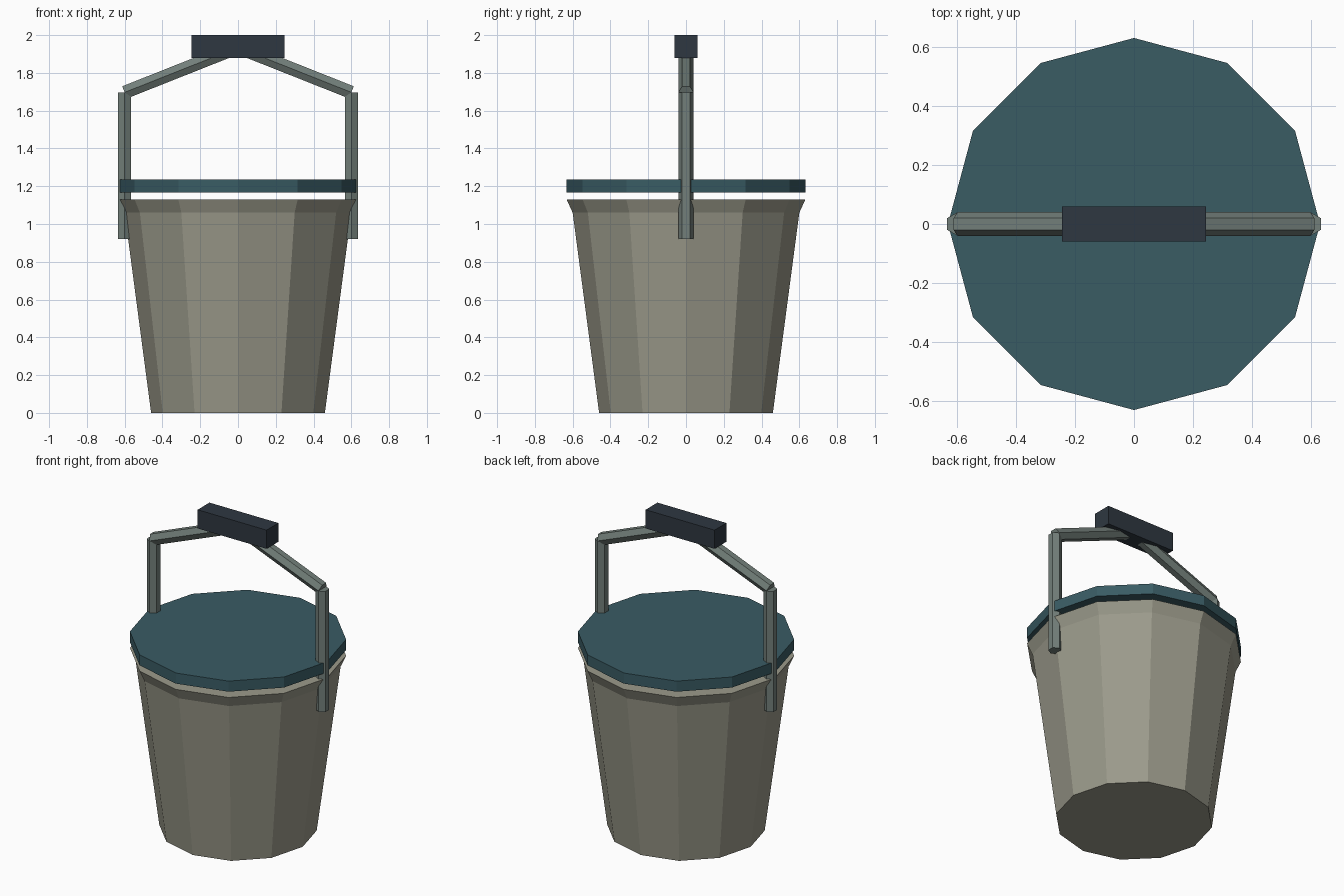
import bpy
import bmesh
import math
from mathutils import Vector

cube = bpy.data.objects.get("Cube")
if cube:
    bpy.data.objects.remove(cube, do_unlink=True)


def material(name, srgb):
    """Flat material from an sRGB colour, stored as linear values."""
    colour = [(c / 255) ** 2.2 for c in srgb] + [1.0]
    mat = bpy.data.materials.new(name)
    mat.use_nodes = True
    mat.diffuse_color = colour
    mat.node_tree.nodes["Principled BSDF"].inputs["Base Color"].default_value = colour
    return mat


def finish(name, bm, mat):
    bmesh.ops.recalc_face_normals(bm, faces=bm.faces)
    mesh = bpy.data.meshes.new(name)
    bm.to_mesh(mesh)
    bm.free()
    mesh.materials.append(mat)
    obj = bpy.data.objects.new(name, mesh)
    bpy.context.collection.objects.link(obj)
    return obj


def lathe(name, profile, sides, mat):
    """Closed solid from (radius, height) rings, capped at both ends."""
    bm = bmesh.new()
    rings = []
    for r, z in profile:
        angles = [2 * math.pi * i / sides for i in range(sides)]
        rings.append([bm.verts.new((r * math.cos(a), r * math.sin(a), z)) for a in angles])
    for low, high in zip(rings, rings[1:]):
        for i in range(sides):
            j = (i + 1) % sides
            bm.faces.new((low[i], low[j], high[j], high[i]))
    bm.faces.new(rings[0])
    bm.faces.new(rings[-1])
    return finish(name, bm, mat)


def rod(name, start, end, radius, mat):
    """Six-sided bar in the xz plane with its corners pointing along y."""
    start, end = Vector(start), Vector(end)
    axis = (end - start).normalized()
    across = Vector((0, 1, 0))
    up = axis.cross(across)
    bm = bmesh.new()
    ends = []
    for centre in (start, end):
        ring = []
        for i in range(6):
            a = math.pi * i / 3
            ring.append(bm.verts.new(centre + radius * (across * math.cos(a) + up * math.sin(a))))
        ends.append(ring)
        bm.faces.new(ring)
    for i in range(6):
        j = (i + 1) % 6
        bm.faces.new((ends[0][i], ends[0][j], ends[1][j], ends[1][i]))
    return finish(name, bm, mat)


def box(name, size, centre, mat):
    bm = bmesh.new()
    bmesh.ops.create_cube(bm, size=1)
    bmesh.ops.scale(bm, vec=size, verts=bm.verts)
    bmesh.ops.translate(bm, vec=centre, verts=bm.verts)
    return finish(name, bm, mat)


clay = material("warm grey", (154, 153, 138))
teal = material("dark teal", (60, 92, 100))
metal = material("grey green metal", (114, 126, 121))
dark = material("dark slate", (50, 58, 67))

# Bucket with flared rim, and the lid floating just above it
lathe("bucket", [(0.46, 0), (0.60, 1.06), (0.632, 1.13)], 12, clay)
lathe("lid", [(0.632, 1.167), (0.632, 1.235)], 12, teal)

# Handle: an upright and a sloping arm on each side, joined by the grip
for side, x in (("left", 0.6), ("right", -0.6)):
    rod(side + "_handle_upright", (x, 0, 0.92), (x, 0, 1.695), 0.04, metal)
    rod(side + "_handle_arm", (x, 0, 1.697), (0, 0, 1.935), 0.04, metal)
box("grip", (0.49, 0.12, 0.12), (0, 0, 1.94), dark)
